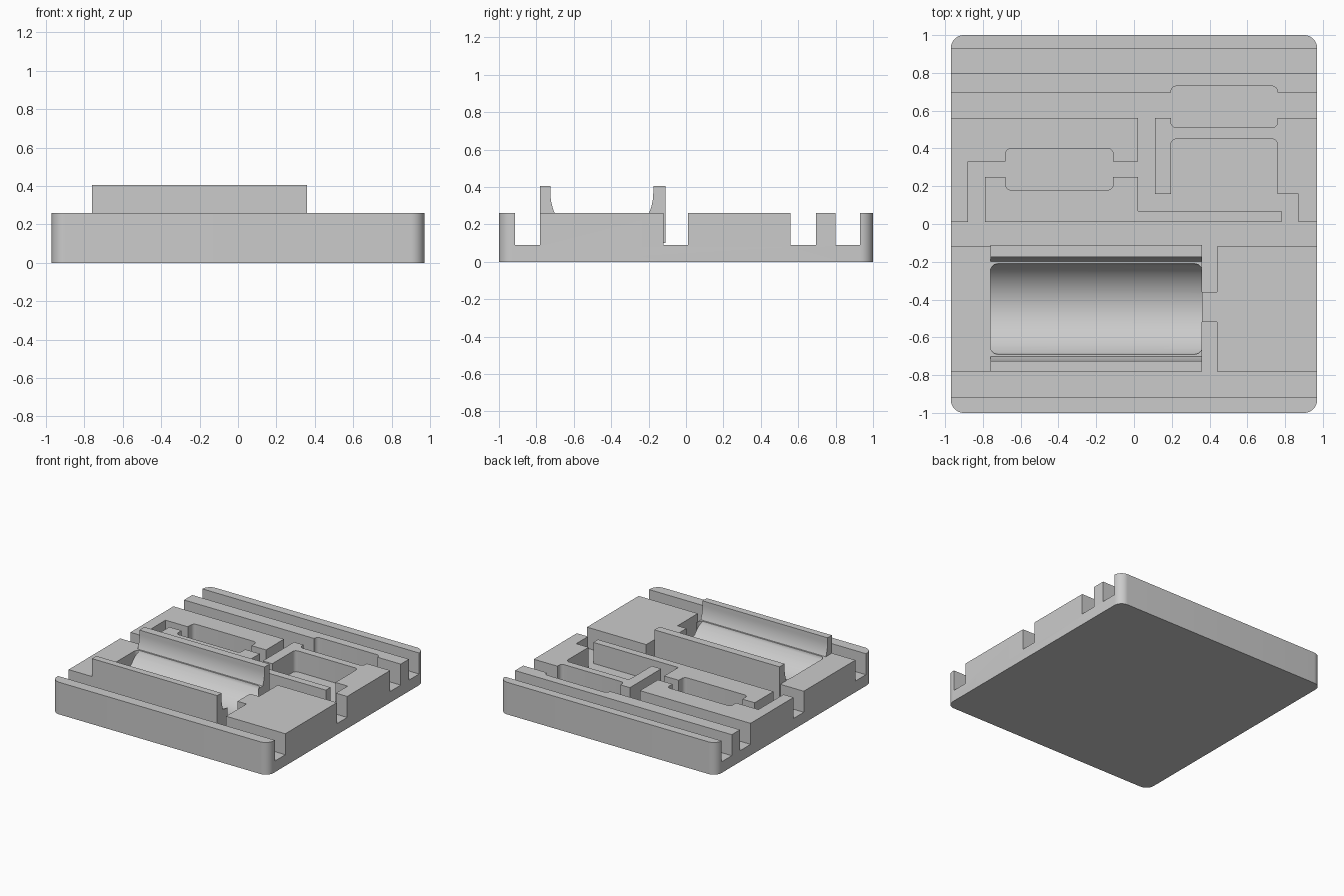
import bpy, math

if "Cube" in bpy.data.objects:
    bpy.data.objects.remove(bpy.data.objects["Cube"], do_unlink=True)

TOP, FLOOR, RIM = 0.26, 0.09, 0.405      # slab top, channel floor, cradle rim
X0, X1 = -0.76, 0.36                     # cradle ends
CY, CZ = -0.45, 0.37                     # cradle axis

grey = bpy.data.materials.new("plain grey")
grey.use_nodes = True
grey.diffuse_color = (0.6, 0.6, 0.6, 1)
grey.node_tree.nodes["Principled BSDF"].inputs["Base Color"].default_value = (0.6, 0.6, 0.6, 1)


def prism(name, outline, lo, hi, axis="z"):
    """Extrude a counter-clockwise 2D outline along z (xy outline) or x (yz outline)."""
    n = len(outline)
    place = (lambda p, h: (p[0], p[1], h)) if axis == "z" else (lambda p, h: (h, p[0], p[1]))
    verts = [place(p, h) for h in (lo, hi) for p in outline]
    faces = [list(range(n))[::-1], list(range(n, 2 * n))]
    faces += [[i, (i + 1) % n, n + (i + 1) % n, n + i] for i in range(n)]
    mesh = bpy.data.meshes.new(name)
    mesh.from_pydata(verts, [], faces)
    mesh.materials.append(grey)
    obj = bpy.data.objects.new(name, mesh)
    bpy.context.collection.objects.link(obj)
    return obj


def arc(cx, cy, r, a0, a1, steps):
    angles = [math.radians(a0 + (a1 - a0) * i / steps) for i in range(steps + 1)]
    return [(cx + r * math.cos(a), cy + r * math.sin(a)) for a in angles]


def rounded(x0, x1, y0, y1, r, steps=6):
    if r == 0:
        return [(x0, y0), (x1, y0), (x1, y1), (x0, y1)]
    corners = [(x1 - r, y1 - r), (x0 + r, y1 - r), (x0 + r, y0 + r), (x1 - r, y0 + r)]
    return [p for i, (cx, cy) in enumerate(corners)
            for p in arc(cx, cy, r, 90 * i, 90 * i + 90, steps)]


def boolean(obj, other, operation):
    mod = obj.modifiers.new("cut", "BOOLEAN")
    mod.operation, mod.solver, mod.object = operation, "EXACT", other
    other.hide_render = True
    bpy.context.view_layer.objects.active = obj
    bpy.ops.object.modifier_apply(modifier=mod.name)
    bpy.data.objects.remove(other, do_unlink=True)


# Slab with rounded corners
base = prism("base_block", rounded(-0.97, 0.97, -1, 1, 0.07, 10), 0, TOP)

# Channels and pockets: x0, x1, y0, y1, corner radius
cuts = [
    (-2, 2, -0.915, -0.78, 0),          # full-width channels
    (-2, 2, -0.12, 0.01, 0),
    (-2, 2, 0.56, 0.695, 0),
    (-2, 2, 0.80, 0.93, 0),
    (-0.88, -0.79, -0.05, 0.33, 0),     # left branch
    (-0.85, 0.06, 0.25, 0.33, 0),
    (-0.68, -0.11, 0.18, 0.40, 0.03),
    (0.02, 0.11, 0.07, 0.62, 0),        # right branch
    (0.05, 0.87, 0.07, 0.16, 0),
    (0.78, 0.87, -0.05, 0.12, 0),
    (0.195, 0.76, 0.10, 0.45, 0.03),
    (0.195, 0.76, 0.51, 0.73, 0.03),
    (X1, 0.44, -0.36, -0.06, 0),        # slots beside the cradle
    (X1, 0.44, -0.85, -0.52, 0),
]
for x0, x1, y0, y1, r in cuts:
    boolean(base, prism("cutter", rounded(x0, x1, y0, y1, r), FLOOR, 0.5), "DIFFERENCE")

# Curved trough with rounded corners in plan
trough = prism("trough_cutter", rounded(X0, X1, CY - 0.24, CY + 0.24, 0.04), 0.05, 0.5)
cylinder = prism("trough_cylinder", arc(CY, CZ, 0.265, 0, 354, 59), -1, 1, "x")
boolean(trough, cylinder, "INTERSECT")
boolean(base, trough, "DIFFERENCE")

# Cradle walls with curved inner faces
R = 0.275
dip = math.degrees(math.asin((CZ - TOP) / R))
back = arc(CY, CZ, R, 0, -dip, 8)
back_wall = prism("cradle_back_wall",
                  [(-0.11, RIM), (CY + R, RIM)] + back
                  + [(-0.13, TOP), (-0.13, 0.10), (-0.11, 0.10)], X0, X1, "x")
front = arc(CY, CZ, R, 180 + dip, 180, 8)
front_wall = prism("cradle_front_wall",
                   [(-0.78, TOP)] + front + [(CY - R, RIM), (-0.78, RIM)], X0, X1, "x")

# Smooth curved faces, keep edges sharp
bpy.ops.object.select_all(action="DESELECT")
for obj in (base, back_wall, front_wall):
    obj.select_set(True)
bpy.context.view_layer.objects.active = base
bpy.ops.object.shade_smooth_by_angle(angle=math.radians(30))
